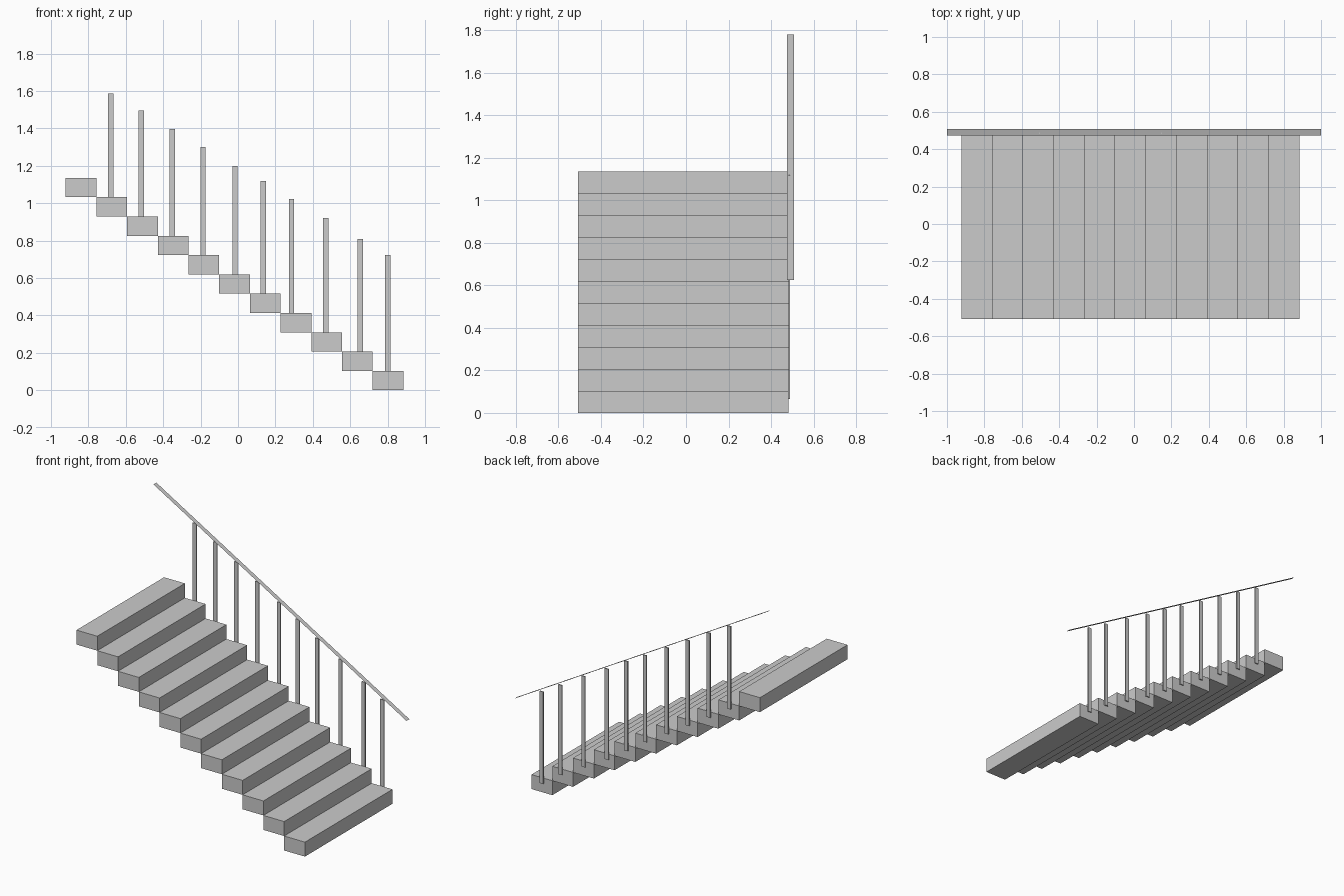
import bpy

if "Cube" in bpy.data.objects:
    bpy.data.objects.remove(bpy.data.objects["Cube"])

STEPS = 11
RUN, RISE = 0.1641, 0.1032
X_FRONT = 0.884
Y0, Y1 = -0.507, 0.481


def mesh_object(name, verts, faces):
    me = bpy.data.meshes.new(name)
    me.from_pydata(verts, [], faces)
    ob = bpy.data.objects.new(name, me)
    bpy.context.collection.objects.link(ob)
    return ob


def box(name, x0, x1, y0, y1, z0, z1):
    verts = [(x, y, z) for z in (z0, z1)
             for x, y in ((x0, y0), (x1, y0), (x1, y1), (x0, y1))]
    faces = [(3, 2, 1, 0), (4, 5, 6, 7), (0, 1, 5, 4),
             (1, 2, 6, 5), (2, 3, 7, 6), (3, 0, 4, 7)]
    return mesh_object(name, verts, faces)


# Solid treads climbing towards -x
for i in range(STEPS):
    x1 = X_FRONT - i * RUN
    box(f"step_{i + 1}", x1 - RUN, x1, Y0, Y1, i * RISE, (i + 1) * RISE)

# Flat balusters fixed to the outer side of the treads: (centre x, top z)
balusters = [(0.801, 0.722), (0.654, 0.808), (0.47, 0.92), (0.286, 1.022),
             (0.134, 1.118), (-0.016, 1.199), (-0.187, 1.30), (-0.352, 1.397),
             (-0.518, 1.494), (-0.68, 1.586)]
for i, (x, top) in enumerate(balusters):
    box(f"baluster_{i + 1}", x - 0.0145, x + 0.0145, Y1, Y1 + 0.008,
        (i + 1) * RISE - 0.039, top)

# Paper-thin sloping handrail strip
mesh_object("handrail",
            [(-1, 0.474, 1.78), (1, 0.474, 0.625),
             (1, 0.507, 0.625), (-1, 0.507, 1.78)],
            [(0, 1, 2, 3)])
